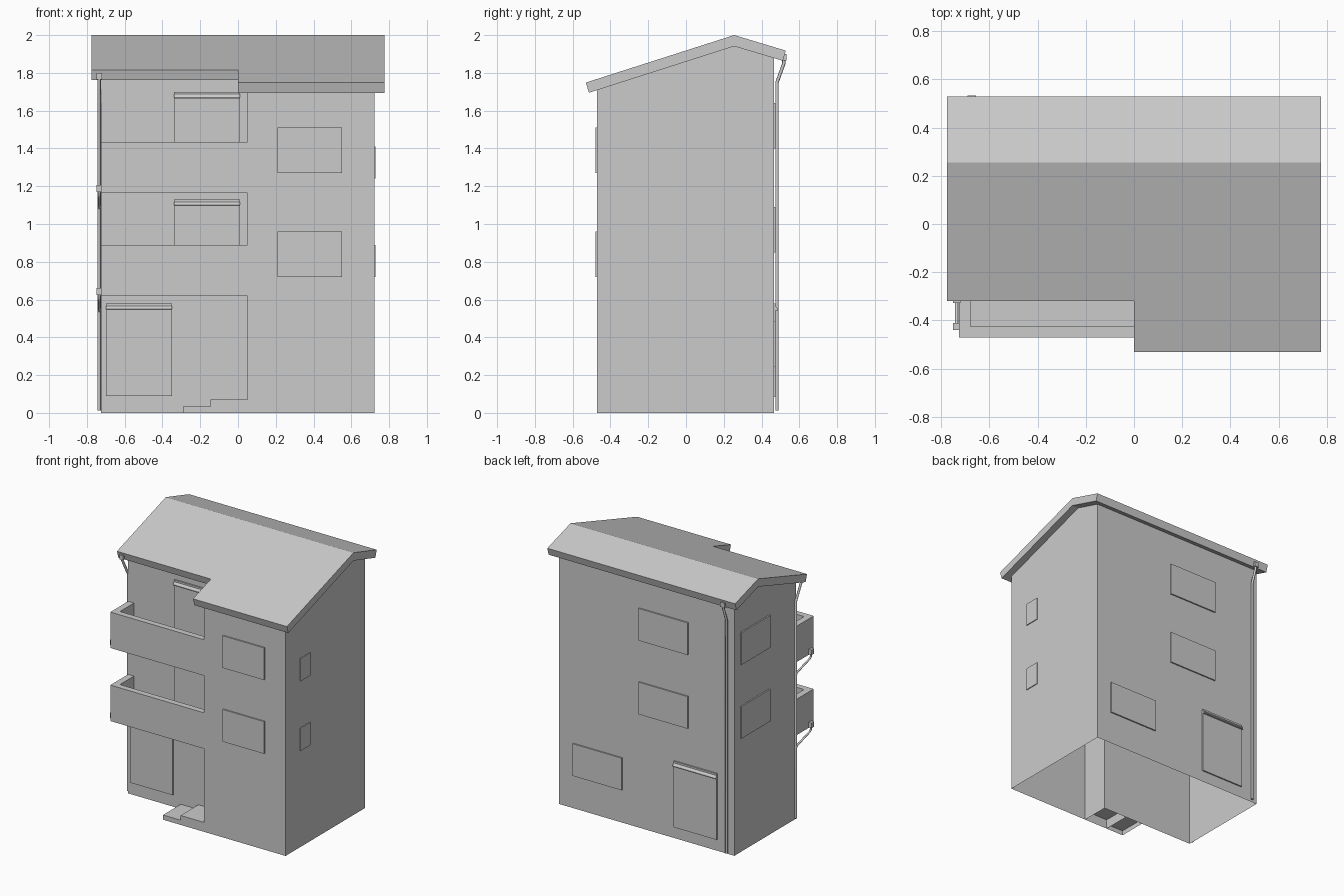
import bpy, bmesh

if "Cube" in bpy.data.objects:
    bpy.data.objects.remove(bpy.data.objects["Cube"])


def make(name, verts, faces, fix=True):
    me = bpy.data.meshes.new(name)
    me.from_pydata(verts, [], faces)
    if fix:
        bm = bmesh.new()
        bm.from_mesh(me)
        bmesh.ops.recalc_face_normals(bm, faces=bm.faces)
        bm.to_mesh(me)
        bm.free()
    ob = bpy.data.objects.new(name, me)
    bpy.context.collection.objects.link(ob)
    return ob


def extrude(name, pts, axis, a, b):
    """Extrude a 2D profile along x (pts = y,z) or z (pts = x,y)."""
    n = len(pts)
    put = (lambda p, t: (t, p[0], p[1])) if axis == 'x' else (lambda p, t: (p[0], p[1], t))
    verts = [put(p, a) for p in pts] + [put(p, b) for p in pts]
    faces = [tuple(range(n)), tuple(range(n, 2 * n))]
    faces += [(i, (i + 1) % n, n + (i + 1) % n, n + i) for i in range(n)]
    return make(name, verts, faces)


def box(name, x0, x1, y0, y1, z0, z1):
    return extrude(name, [(x0, y0), (x1, y0), (x1, y1), (x0, y1)], 'z', z0, z1)


def pipe(name, pts, r=0.009):
    cu = bpy.data.curves.new(name, 'CURVE')
    cu.dimensions = '3D'
    cu.bevel_depth = r
    cu.bevel_resolution = 2
    cu.use_fill_caps = True
    sp = cu.splines.new('POLY')
    sp.points.add(len(pts) - 1)
    for p, c in zip(sp.points, pts):
        p.co = (*c, 1)
    ob = bpy.data.objects.new(name, cu)
    bpy.context.collection.objects.link(ob)


XL, XR, YF, YB = -0.725, 0.722, -0.47, 0.465   # outer walls
XN, YN = 0.05, -0.26                           # recessed corner
RY = 0.255                                     # ridge


def under(y):
    return 1.95 - (0.32 * (RY - y) if y < RY else 0.29 * (y - RY))


# Wall shell, open below, following the roof pitch at the top
foot = [(XL, YN), (XN, YN), (XN, YF), (XR, YF), (XR, RY), (XR, YB), (XL, YB), (XL, RY)]
n = len(foot)
make("walls", [(x, y, 0) for x, y in foot] + [(x, y, under(y)) for x, y in foot],
     [(i, (i + 1) % n, n + (i + 1) % n, n + i) for i in range(n)], fix=False)

# Roof in two halves, the left one shorter at the front
for side, x0, x1, eave in (("left", -0.775, 0, -0.32), ("right", 0, 0.775, -0.53)):
    z = 2 - 0.32 * (RY - eave)
    extrude("roof_" + side, [(eave, z), (RY, 2.0), (0.528, 1.918), (0.513, 1.864),
                             (RY, 1.941), (eave + 0.016, z - 0.054)], 'x', x0, x1)

# Balconies with L-shaped parapet and drain
for i, z in enumerate((0.62, 1.165)):
    extrude(f"balcony_parapet_{i}", [(XL, YN), (XL, YF), (XN, YF), (XN, -0.425),
                                     (-0.677, -0.425), (-0.677, YN)], 'z', z, z + 0.268)
    box(f"balcony_floor_{i}", -0.677, XN, -0.425, YN, z, z + 0.03)
    box(f"balcony_drain_box_{i}", -0.75, -0.722, -0.44, -0.41, z + 0.005, z + 0.042)
    pipe(f"balcony_drain_{i}", [(-0.735, -0.425, z + 0.02), (-0.735, -0.425, z - 0.012),
                                (-0.735, -0.41, z - 0.025), (-0.735, -0.26, z - 0.07),
                                (-0.735, -0.245, z - 0.085)], 0.007)

# Downspouts
box("side_downspout_head", -0.75, -0.72, -0.328, -0.298, 1.765, 1.80)
pipe("side_downspout", [(-0.735, -0.313, 1.79), (-0.735, -0.313, 1.755), (-0.735, -0.245, 1.63),
                        (-0.735, -0.245, 0.012)])
box("back_downspout_head", -0.69, -0.655, 0.505, 0.532, 1.865, 1.90)
pipe("back_downspout", [(-0.672, 0.518, 1.89), (-0.672, 0.518, 1.85), (-0.672, 0.482, 1.75),
                        (-0.672, 0.482, 0.012)])

# Entrance steps, open below
for name, x0, x1, z in (("upper_step", -0.145, XN, 0.07), ("lower_step", -0.29, -0.145, 0.035)):
    c = [(x0, YF), (x1, YF), (x1, YN), (x0, YN)]
    make(name, [(x, y, 0) for x, y in c] + [(x, y, z) for x, y in c],
         [(4, 5, 6, 7), (0, 1, 5, 4), (3, 0, 4, 7)], fix=False)


def opening(name, x0, x1, wall, out, z0, z1, hood=False):
    """Thin window or door panel on a front/back wall, with optional sloped hood."""
    box(name, x0, x1, *sorted((wall, wall + out * 0.01)), z0, z1)
    if hood:
        extrude(name + "_hood", [(wall, z1), (wall + out * 0.023, z1 - 0.03),
                                 (wall + out * 0.023, z1 - 0.036), (wall, z1 - 0.036)], 'x', x0, x1)


# Doors
opening("ground_door", -0.70, -0.35, YN, -1, 0.09, 0.58, True)
opening("back_door", -0.585, -0.23, YB, 1, 0.085, 0.578, True)
for i, z in enumerate((1.13, 1.70)):
    opening(f"balcony_door_{i}", -0.34, 0.01, YN, -1, z - 0.48, z, True)

# Windows
opening("back_ground_window", 0.20, 0.605, YB, 1, 0.245, 0.485)
for i, d in enumerate((0, 0.55)):
    opening(f"front_window_{i}", 0.21, 0.55, YF, -1, 0.72 + d, 0.96 + d)
    opening(f"back_window_{i}", -0.345, 0.06, YB, 1, 0.85 + d, 1.09 + d)
    box(f"left_window_{i}", XL - 0.01, XL, 0.053, 0.395, 0.85 + d, 1.09 + d)
    box(f"right_window_{i}", XR, XR + 0.006, -0.30, -0.185, 0.72 + d * 0.945, 0.89 + d * 0.945)
